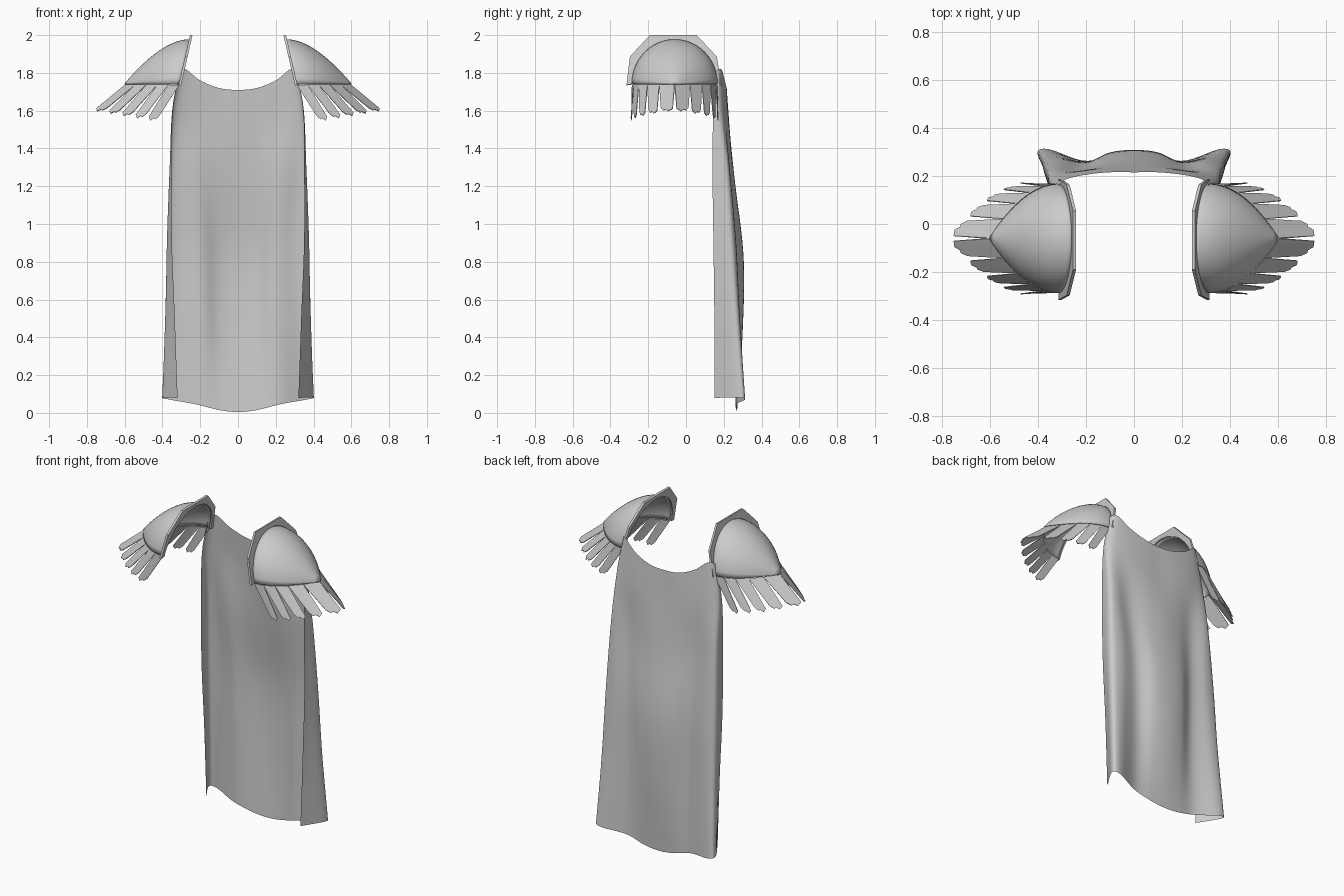
import bpy, bmesh, math
from mathutils import Vector

if "Cube" in bpy.data.objects:
    bpy.data.objects.remove(bpy.data.objects["Cube"])

grey = bpy.data.materials.new("plain grey")
grey.use_nodes = True
grey.diffuse_color = (0.6, 0.6, 0.6, 1)
grey.node_tree.nodes["Principled BSDF"].inputs["Base Color"].default_value = grey.diffuse_color


def sheets(name, grids, flip=False, thick=0, smooth=None):
    """Make one object from grids of points, each a list of rows."""
    bm = bmesh.new()
    for rows in grids:
        vs = [[bm.verts.new(p) for p in row] for row in rows]
        for a, b in zip(vs, vs[1:]):
            for i in range(len(a) - 1):
                quad = [a[i], a[i + 1], b[i + 1], b[i]]
                bm.faces.new(quad[::-1] if flip else quad)
    bmesh.ops.remove_doubles(bm, verts=bm.verts, dist=1e-5)
    mesh = bpy.data.meshes.new(name)
    bm.to_mesh(mesh)
    bm.free()
    mesh.materials.append(grey)
    obj = bpy.data.objects.new(name, mesh)
    bpy.context.collection.objects.link(obj)
    if thick:
        mod = obj.modifiers.new("Thickness", 'SOLIDIFY')
        mod.thickness = thick
        mod.offset = 0
    if smooth:
        bpy.ops.object.select_all(action='DESELECT')
        obj.select_set(True)
        bpy.context.view_layer.objects.active = obj
        bpy.ops.object.shade_smooth_by_angle(angle=math.radians(smooth))
    return obj


def spline(points, steps):
    """Smooth curve through the points."""
    pts = [Vector(p) for p in points]
    pts = [2 * pts[0] - pts[1]] + pts + [2 * pts[-1] - pts[-2]]
    out = []
    for a, b, c, d in zip(pts, pts[1:], pts[2:], pts[3:]):
        for k in range(steps):
            t = k / steps
            out.append(b + (c - a) * t / 2 + (2 * a - 5 * b + 4 * c - d) * t * t / 2
                       + (3 * b - a - 3 * c + d) * t ** 3 / 2)
    return out + [pts[-2]]


# Cape: half cross-sections from the middle of the back to the folded front edge
top_z = (1.71, 1.72, 1.76, 1.815, 1.82, 1.81)
hem_z = (.005, .015, .045, .07, .08, .08)
sections = [  # share of height, x of each point, y of each point
    (1, (0, .1, .2, .27, .3, .31), (.215, .215, .205, .19, .175, .16)),
    (.88, (0, .11, .22, .31, .345, .345), (.23, .23, .22, .2, .175, .145)),
    (.71, (0, .11, .22, .32, .36, .35), (.26, .25, .225, .23, .21, .14)),
    (.48, (0, .1, .2, .31, .375, .35), (.305, .295, .255, .265, .24, .145)),
    (.25, (0, .1, .2, .33, .385, .335), (.3, .29, .26, .285, .26, .15)),
    (0, (0, .1, .22, .36, .4, .32), (.27, .268, .265, .312, .285, .15)),
]
rows = []
for f, xs, ys in sections:
    half = [(x, y, h + (t - h) * f) for x, y, t, h in zip(xs, ys, top_z, hem_z)]
    rows.append(spline([(-x, y, z) for x, y, z in half[:0:-1]] + half, 6))
columns = [spline(col, 8) for col in zip(*rows)]
sheets("cape", [columns], smooth=60)

# Shoulder guards: base outline, dome, arched rim and fringe
BASE, MID_Y, WIDE, TALL, LEAN = 1.74, -.06, .225, .235, .23


def dome_point(side, t, angle):
    size = 1 - t * t
    z = TALL * size * math.sin(angle)
    return Vector((side * (.31 + .29 * t - LEAN * z),
                   MID_Y + WIDE * size * math.cos(angle), BASE + z))


def fringe_strip(side, back, i, count):
    """A flat hanging strip with a ragged end, splayed outwards."""
    angle = 0 if back else math.pi
    a, b = (dome_point(side, k / count, angle) for k in (i, i + 1))
    t = (i + .5) / count
    lean = 1 if back else -1
    drop = Vector((side * (.11 + .06 * t), lean * .01 * (1 - t), -.19 + .06 * t))
    ragged = (.9, 1, .96, 1.03, .98, .92)
    upper, lower = [], []
    for k, r in enumerate(ragged):
        s = k / (len(ragged) - 1)
        p = a.lerp(b, s) - Vector((0, 0, .003))
        tilt = Vector((0, lean * .012 * (s - .5), 0))
        narrow = (a - b) * (s - .5) * .08
        upper.append(p)
        lower.append(p + drop * r + tilt + narrow)
    return [upper, lower]


arch = [(-.315, 1.735), (-.297, 1.885), (-.19, 2), (.055, 2), (.163, 1.885), (.188, 1.735)]
for side, label in ((1, "left"), (-1, "right")):
    steps = 24
    dome = [[dome_point(side, j / 16, math.pi * k / steps) for k in range(steps + 1)]
            for j in range(17)]
    sheets(label + "_shoulder_dome", [dome], flip=side > 0, thick=.006, smooth=40)

    outer, inner = [], []
    for (y0, z0), (y1, z1) in zip(arch, arch[1:]):
        for k in range(5):
            y, z = y0 + (y1 - y0) * k / 5, z0 + (z1 - z0) * k / 5
            outer.append((y, z))
    outer.append(arch[-1])
    n = len(outer) - 1
    for k in range(n + 1):
        a = math.pi * (1 - k / n)
        inner.append((MID_Y + WIDE * math.cos(a), BASE + TALL * math.sin(a)))
    rim = [[(side * (.307 - LEAN * (z - BASE)), y, z) for y, z in line]
           for line in (outer, inner)]
    sheets(label + "_shoulder_rim", [rim], flip=side > 0, thick=.013)

    strips = [fringe_strip(side, back, i, 5) for back in (True, False) for i in range(5)]
    sheets(label + "_shoulder_fringe", strips, flip=side < 0, thick=.004)
